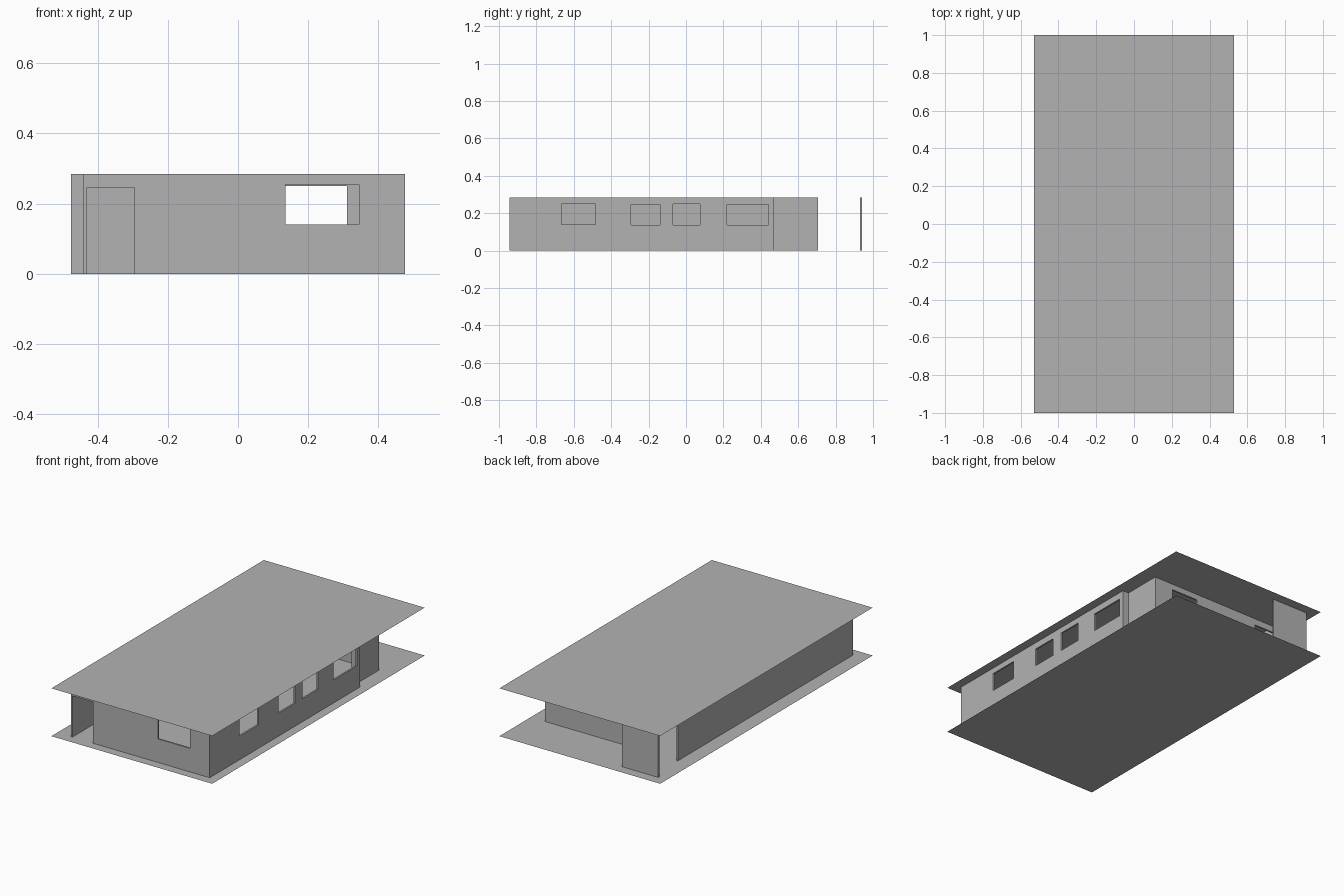
import bpy
import bmesh
from mathutils import Vector

old = bpy.data.objects.get("Cube")
if old:
    bpy.data.objects.remove(old, do_unlink=True)

HEIGHT = 0.285
THICK = 0.01

grey = bpy.data.materials.new("plain grey")
grey.use_nodes = True
grey.diffuse_color = (0.45, 0.45, 0.45, 1)
grey.node_tree.nodes["Principled BSDF"].inputs["Base Color"].default_value = (0.45, 0.45, 0.45, 1)


def finish(name, bm):
    mesh = bpy.data.meshes.new(name)
    bm.to_mesh(mesh)
    bm.free()
    mesh.materials.append(grey)
    obj = bpy.data.objects.new(name, mesh)
    bpy.context.collection.objects.link(obj)
    return obj


def sheet(name, z):
    """Thin rectangular floor or roof sheet."""
    bm = bmesh.new()
    bm.faces.new([bm.verts.new((x, y, z))
                  for x, y in ((-0.53, -1), (0.53, -1), (0.53, 1), (-0.53, 1))])
    finish(name, bm)


def wall(name, axis, start, end, base, openings=()):
    """Wall along an axis from base to base + THICK, leaving out (u0, u1, z0, z1) openings."""
    us = sorted({start, end, *(u for o in openings for u in o[:2])})
    zs = sorted({0, HEIGHT, *(z for o in openings for z in o[2:])})
    point = (lambda u, z: (u, base, z)) if axis == "x" else (lambda u, z: (base, u, z))
    bm = bmesh.new()
    for u0, u1 in zip(us, us[1:]):
        for z0, z1 in zip(zs, zs[1:]):
            u, z = (u0 + u1) / 2, (z0 + z1) / 2
            if any(o[0] < u < o[1] and o[2] < z < o[3] for o in openings):
                continue
            bm.faces.new([bm.verts.new(point(*c))
                          for c in ((u0, z0), (u1, z0), (u1, z1), (u0, z1))])
    bmesh.ops.remove_doubles(bm, verts=bm.verts, dist=0.0001)
    grown = bmesh.ops.extrude_face_region(bm, geom=bm.faces[:], use_keep_orig=True)
    moved = [g for g in grown["geom"] if isinstance(g, bmesh.types.BMVert)]
    offset = Vector((0, THICK, 0)) if axis == "x" else Vector((THICK, 0, 0))
    bmesh.ops.translate(bm, verts=moved, vec=offset)
    bmesh.ops.recalc_face_normals(bm, faces=bm.faces)
    finish(name, bm)


def column(name, x0, x1, y0, y1):
    """Full-height pilaster on the inside of a wall."""
    bm = bmesh.new()
    bmesh.ops.create_cube(bm, size=1)
    bmesh.ops.scale(bm, verts=bm.verts, vec=(x1 - x0, y1 - y0, HEIGHT))
    bmesh.ops.translate(bm, verts=bm.verts,
                        vec=((x0 + x1) / 2, (y0 + y1) / 2, HEIGHT / 2))
    finish(name, bm)


# Floor and flat roof
sheet("floor", 0)
sheet("roof", HEIGHT)

# Outer walls with doors and windows
door = (-0.43, -0.295, 0, 0.246)
wall("front_wall", "x", -0.44, 0.475, -0.945, [door, (0.135, 0.345, 0.14, 0.255)])
wall("back_wall", "x", -0.44, 0.435, 0.695, [door, (0.13, 0.31, 0.14, 0.25)])
wall("right_side_wall", "y", -0.935, 0.705, -0.44)
wall("left_side_wall", "y", -0.935, 0.465, 0.465, [
    (-0.665, -0.485, 0.14, 0.25),
    (-0.295, -0.14, 0.137, 0.245),
    (-0.07, 0.075, 0.137, 0.25),
    (0.22, 0.44, 0.137, 0.245),
])

# Stepped-in corner at the back
wall("step_return_wall", "x", 0.425, 0.475, 0.46)
wall("recessed_side_wall", "y", 0.465, 0.705, 0.425)

# Free-standing screen behind the back door
wall("back_screen", "x", -0.475, -0.235, 0.93)

# Inside pilasters
column("front_pilaster", -0.01, 0.05, -0.935, -0.915)
for name, y in (("side_pilaster_front", -0.42), ("side_pilaster_back", 0.145)):
    column(name, 0.45, 0.465, y - 0.018, y + 0.018)
